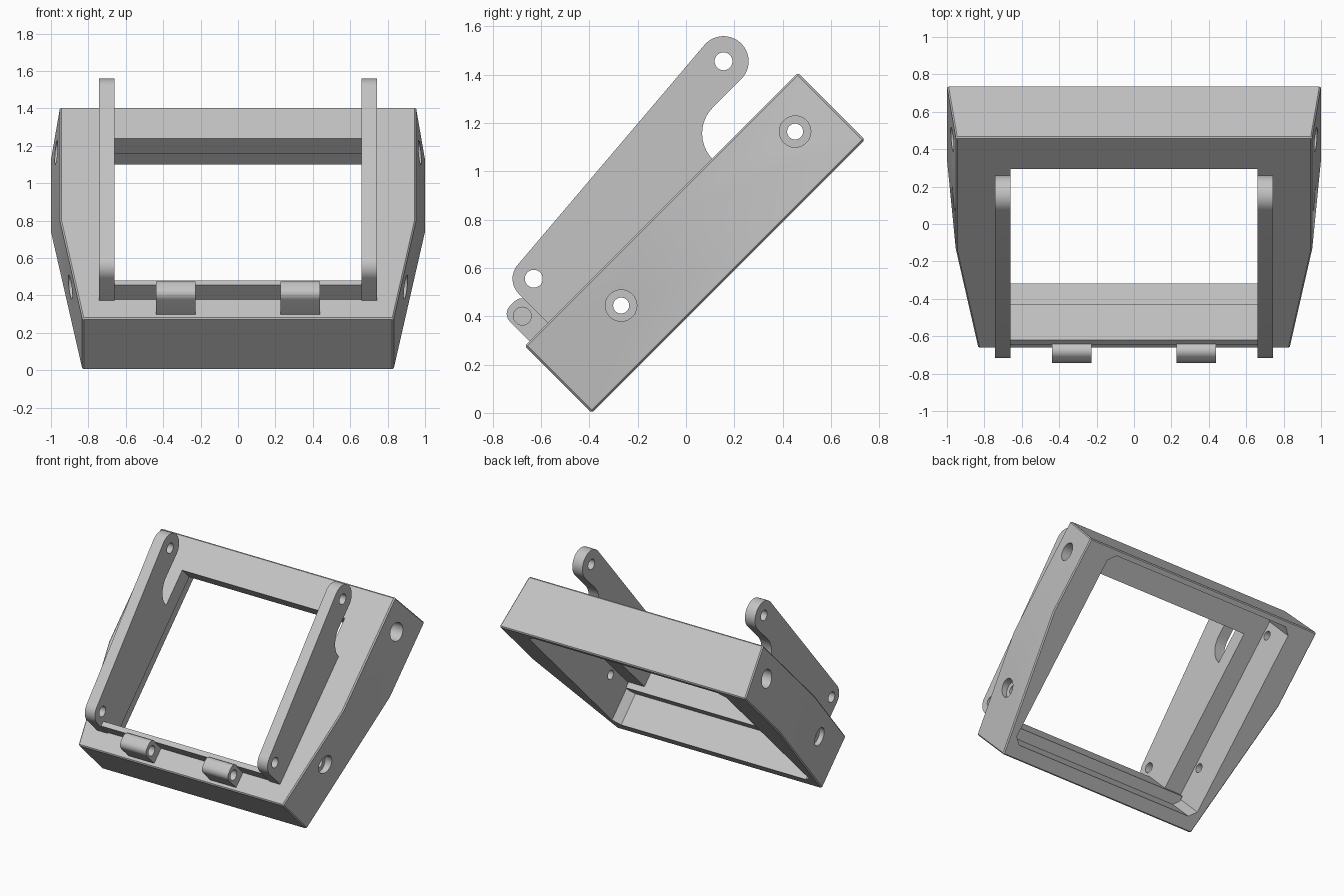
import bpy
import bmesh
from math import sin, cos, radians
from mathutils import Matrix

cube = bpy.data.objects.get("Cube")
if cube:
    bpy.data.objects.remove(cube, do_unlink=True)

grey = bpy.data.materials.new("light_grey")
grey.use_nodes = True
colour = (0.55, 0.55, 0.55, 1)
grey.diffuse_color = colour
grey.node_tree.nodes["Principled BSDF"].inputs["Base Color"].default_value = colour

# Parts are laid out flat (x, slope, height), then the whole thing leans back
TILT = Matrix.Translation((0, -0.39, 0)) @ Matrix.Rotation(radians(45), 4, "X")


def loft(name, ring_a, ring_b):
    bm = bmesh.new()
    a = [bm.verts.new(p) for p in ring_a]
    b = [bm.verts.new(p) for p in ring_b]
    bm.faces.new(a)
    bm.faces.new(b)
    for i in range(len(a)):
        j = (i + 1) % len(a)
        bm.faces.new((a[i], a[j], b[j], b[i]))
    bmesh.ops.recalc_face_normals(bm, faces=bm.faces)
    mesh = bpy.data.meshes.new(name)
    bm.to_mesh(mesh)
    bm.free()
    mesh.materials.append(grey)
    obj = bpy.data.objects.new(name, mesh)
    bpy.context.collection.objects.link(obj)
    obj.matrix_world = TILT
    return obj


def prism(name, x0, x1, profile):
    return loft(name, [(x0, u, n) for u, n in profile], [(x1, u, n) for u, n in profile])


def slab(name, n0, n1, outline):
    return loft(name, [(x, u, n0) for x, u in outline], [(x, u, n1) for x, u in outline])


def arc(u, n, r, start, end, steps=16):
    angles = [radians(start + (end - start) * i / steps) for i in range(steps + 1)]
    return [(u + r * cos(t), n + r * sin(t)) for t in angles]


def bar(name, x0, x1, u, n, r):
    return prism(name, x0, x1, arc(u, n, r, 0, 360, 40)[:-1])


def use(obj, mod):
    bpy.ops.object.select_all(action="DESELECT")
    bpy.context.view_layer.objects.active = obj
    obj.select_set(True)
    bpy.ops.object.modifier_apply(modifier=mod.name)


def cut(obj, cutter):
    cutter.hide_render = True
    mod = obj.modifiers.new("cut", "BOOLEAN")
    mod.operation = "DIFFERENCE"
    mod.solver = "EXACT"
    mod.object = cutter
    use(obj, mod)
    bpy.data.objects.remove(cutter, do_unlink=True)


def smooth(obj):
    bpy.ops.object.select_all(action="DESELECT")
    bpy.context.view_layer.objects.active = obj
    obj.select_set(True)
    bpy.ops.object.shade_smooth_by_angle(angle=radians(25))


def mirrored(half):
    return half + [(-x, u) for x, u in reversed(half)]


# Frame: drafted upper sides, tapering lower sides, fine edge bevel
LENGTH, DEPTH, PLATE = 1.598, 0.392, 0.277
low = mirrored([(0.832, 0), (1.0, 1.04), (1.0, LENGTH)])
high = mirrored([(0.832, 0), (0.952, 0.743), (0.952, LENGTH)])
frame = loft("frame", [(x, u, 0) for x, u in low], [(x, u, DEPTH) for x, u in high])
bevel = frame.modifiers.new("edges", "BEVEL")
bevel.width = 0.008
bevel.segments = 1
bevel.limit_method = "ANGLE"
bevel.angle_limit = radians(30)
use(frame, bevel)

# Rear cavity with clipped corners, and the window
c = 0.05
cut(frame, slab("cavity", -0.1, PLATE, mirrored(
    [(0.8 - c, 0.1), (0.8, 0.1 + c), (0.8, 1.555 - c), (0.8 - c, 1.555)])))
cut(frame, slab("window", 0.1, 0.6, mirrored([(0.66, 0.177), (0.66, 1.361)])))

# Counterbored side holes
for u in (0.4, 1.418):
    cut(frame, bar("side_hole", -1.2, 1.2, u, 0.228, 0.033))
    for s in (-1, 1):
        cut(frame, bar("counterbore", s * 0.85, s * 1.2, u, 0.228, 0.065))
smooth(frame)

# Ledge under the window and ridge in front of it
prism("window_ledge", -0.79, 0.79, [(0.095, 0.234), (0.177, 0.234), (0.177, 0.285), (0.095, 0.285)])
prism("front_ridge", -0.67, 0.67, [(0.141, 0.38), (0.177, 0.38), (0.177, 0.502), (0.141, 0.502)])

# Arms with rounded ends, a concave notch and two pin holes
arm_profile = (
    [(0.135, 0.385)]
    + arc(0.223, 0.562, 0.088, 180, 94.5)
    + arc(1.414, 0.643, 0.104, 94.5, -90, 28)
    + arc(1.248, 0.387, 0.152, 90, 180)
)
for side, s in (("left", 1), ("right", -1)):
    arm = prism(side + "_arm", s * 0.66, s * 0.742, arm_profile)
    for u, n in ((0.223, 0.562), (1.414, 0.643)):
        cut(arm, bar("pin_hole", s * 0.6, s * 0.8, u, n, 0.037))
    smooth(arm)

# Hinge knuckles with blind holes
r = 0.045
knuckle_profile = (
    [(0.028, 0.385), (0.145, 0.385)]
    + arc(0.145 - r, 0.552 - r, r, 0, 90, 8)
    + arc(0.028 + r, 0.552 - r, r, 90, 180, 8)
)
for side, x0 in (("left", 0.228), ("right", -0.438)):
    x1 = x0 + 0.21
    knuckle = prism(side + "_knuckle", x0, x1, knuckle_profile)
    cut(knuckle, bar("blind_hole", x1 - 0.16, x1 + 0.1, 0.08, 0.486, 0.037))
    smooth(knuckle)
